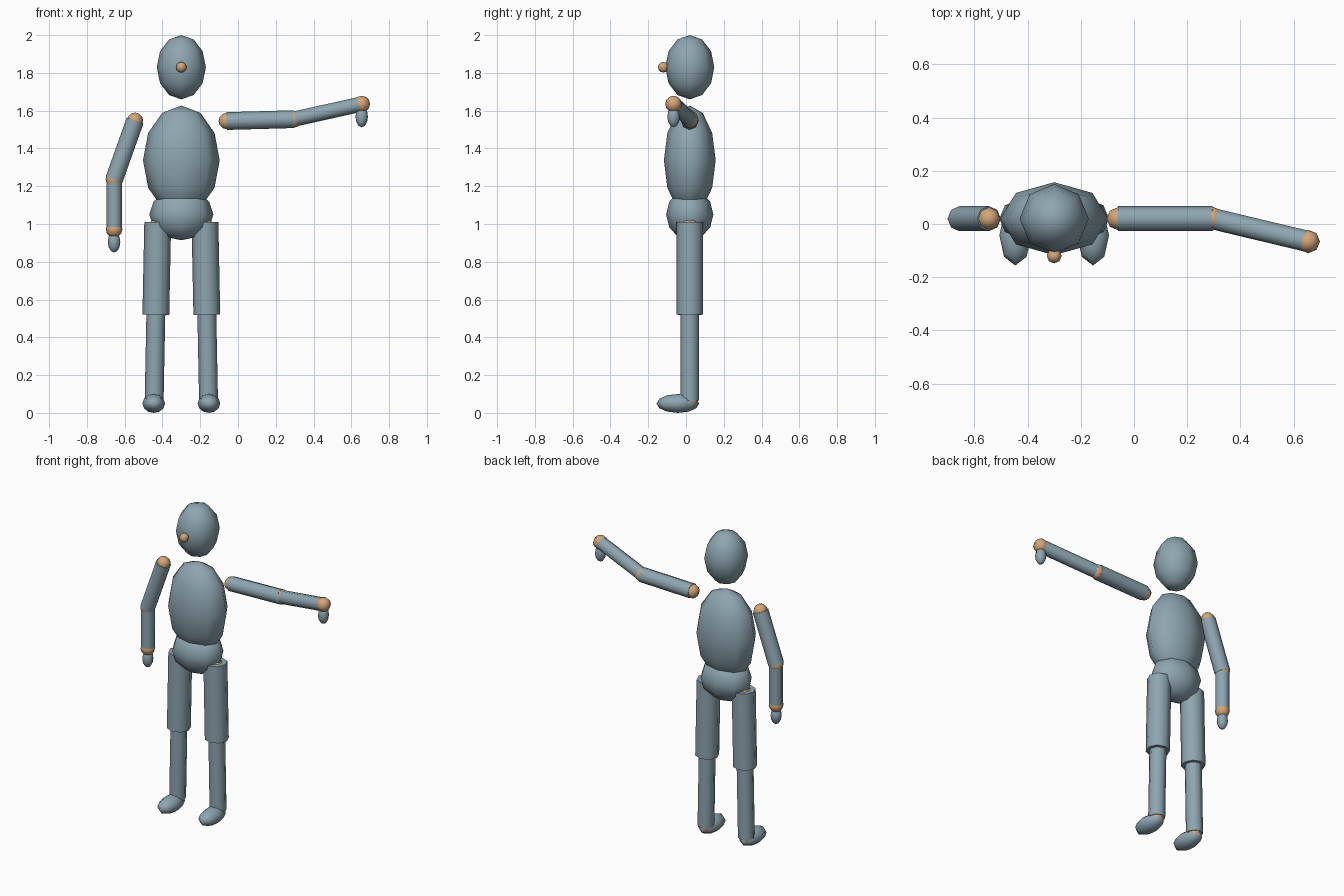
import bpy
import math
from mathutils import Vector

cube = bpy.data.objects.get("Cube")
if cube:
    bpy.data.objects.remove(cube, do_unlink=True)


def material(name, rgb):
    mat = bpy.data.materials.new(name)
    mat.use_nodes = True
    mat.diffuse_color = (*rgb, 1)
    mat.node_tree.nodes["Principled BSDF"].inputs["Base Color"].default_value = (*rgb, 1)
    return mat


BLUE = material("slate blue", (0.27, 0.38, 0.44))
TAN = material("warm tan", (0.66, 0.38, 0.19))


def finish(name, mat):
    obj = bpy.context.object
    obj.name = name
    obj.data.materials.append(mat)
    return obj


def ball(name, centre, radii, mat=BLUE):
    """Low-poly ellipsoid with its poles on the z axis."""
    bpy.ops.mesh.primitive_uv_sphere_add(segments=8, ring_count=6, radius=1, location=centre)
    obj = finish(name, mat)
    obj.scale = radii
    bpy.ops.object.transform_apply(location=False, rotation=False, scale=True)
    bpy.ops.object.shade_smooth()


def joint(name, centre, r):
    ball(name, centre, (r, r, r), TAN)


def limb(name, start, end, r):
    """Eight-sided capped cylinder between two points."""
    a, b = Vector(start), Vector(end)
    bpy.ops.mesh.primitive_cylinder_add(vertices=8, radius=r, depth=(b - a).length,
                                        location=(a + b) / 2)
    obj = finish(name, BLUE)
    obj.rotation_euler = Vector((0, 0, 1)).rotation_difference(b - a).to_euler()
    bpy.ops.object.shade_smooth_by_angle(angle=math.radians(60))


MID, Y = -0.30, 0.02

# Head and body
ball("head", (MID, Y, 1.83), (0.13, 0.13, 0.17))
joint("nose", (MID, -0.12, 1.83), 0.028)
ball("torso", (MID, Y, 1.337), (0.203, 0.137, 0.29))
ball("pelvis", (MID, Y, 1.05), (0.17, 0.125, 0.136))

# Legs, mirrored about the body's middle
for side, s in (("left", 1), ("right", -1)):
    hip = (MID + s * 0.125, Y, 1.01)
    knee = (MID + s * 0.135, Y, 0.52)
    ankle = (MID + s * 0.144, Y, 0.065)
    joint(side + "_hip_joint", (hip[0], Y, 0.975), 0.055)
    limb(side + "_thigh", hip, knee, 0.071)
    joint(side + "_knee_joint", (knee[0], Y, 0.53), 0.046)
    limb(side + "_shin", knee, ankle, 0.05)
    joint(side + "_ankle_joint", (ankle[0], Y, 0.065), 0.045)
    ball(side + "_foot", (MID + s * 0.146, -0.043, 0.05), (0.06, 0.113, 0.05))

# Arms: the left is held out, the right hangs down
arms = {
    "left": ((-0.06, Y, 1.545), (0.295, Y, 1.555), (0.655, -0.066, 1.635)),
    "right": ((-0.545, Y, 1.547), (-0.656, Y, 1.235), (-0.656, Y, 0.972)),
}
for side, (shoulder, elbow, wrist) in arms.items():
    joint(side + "_shoulder_joint", shoulder, 0.043)
    limb(side + "_upper_arm", shoulder, elbow, 0.047)
    joint(side + "_elbow_joint", elbow, 0.045)
    limb(side + "_forearm", elbow, wrist, 0.041)
    joint(side + "_wrist_joint", wrist, 0.044)
    ball(side + "_hand", (wrist[0], wrist[1], wrist[2] - 0.067), (0.033, 0.033, 0.056))
